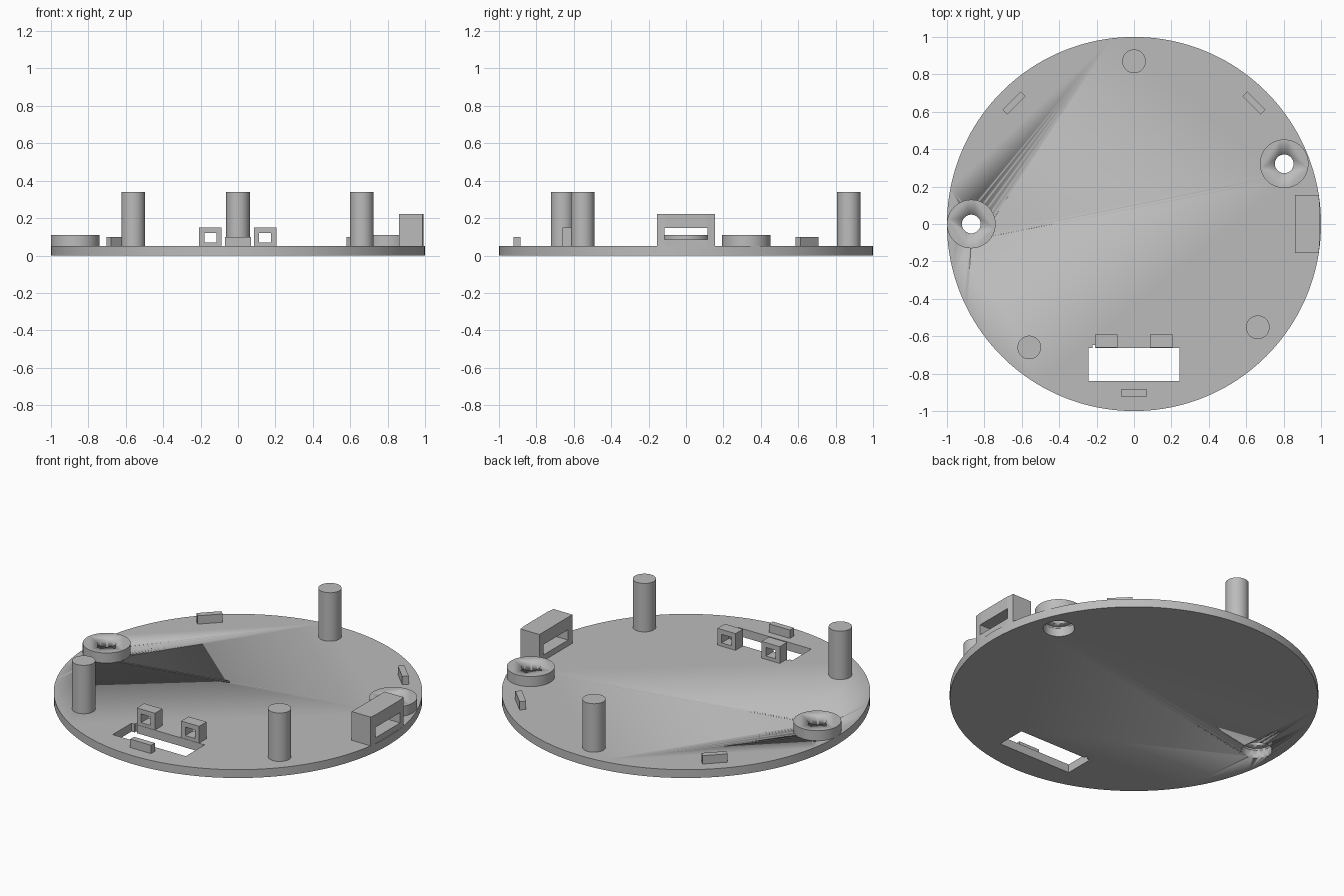
import bpy, bmesh, math
from mathutils import Matrix

if "Cube" in bpy.data.objects:
    bpy.data.objects.remove(bpy.data.objects["Cube"])

grey = bpy.data.materials.new("light grey")
grey.diffuse_color = (0.5, 0.5, 0.5, 1)
grey.use_nodes = True
grey.node_tree.nodes["Principled BSDF"].inputs["Base Color"].default_value = grey.diffuse_color
TOP = 0.05  # upper face of the base disc


def finish(bm, name, smooth=False):
    me = bpy.data.meshes.new(name)
    bmesh.ops.recalc_face_normals(bm, faces=bm.faces)
    bm.to_mesh(me)
    bm.free()
    me.materials.append(grey)
    ob = bpy.data.objects.new(name, me)
    bpy.context.collection.objects.link(ob)
    if smooth:
        bpy.ops.object.select_all(action='DESELECT')
        ob.select_set(True)
        bpy.context.view_layer.objects.active = ob
        bpy.ops.object.shade_smooth_by_angle(angle=math.radians(30))
    return ob


def cylinder(name, x, y, z0, z1, r, n=64):
    bm = bmesh.new()
    bmesh.ops.create_cone(bm, cap_ends=True, segments=n, radius1=r, radius2=r, depth=z1 - z0,
                          matrix=Matrix.Translation((x, y, (z0 + z1) / 2)))
    return finish(bm, name, True)


def prism(name, pts, z0, z1):
    bm = bmesh.new()
    face = bm.faces.new([bm.verts.new((x, y, z0)) for x, y in pts])
    ext = bmesh.ops.extrude_face_region(bm, geom=[face])
    verts = [v for v in ext["geom"] if isinstance(v, bmesh.types.BMVert)]
    bmesh.ops.translate(bm, verts=verts, vec=(0, 0, z1 - z0))
    return finish(bm, name)


def box(name, x0, x1, y0, y1, z0, z1):
    return prism(name, [(x0, y0), (x1, y0), (x1, y1), (x0, y1)], z0, z1)


def cut(ob, *cutters):
    for c in cutters:
        c.hide_render = True
        c.hide_set(True)
        m = ob.modifiers.new("cut", 'BOOLEAN')
        m.operation, m.solver, m.object = 'DIFFERENCE', 'EXACT', c


# Base disc with the connector opening
base = cylinder("base_disc", 0, 0, 0, TOP, 1, 160)
cut(base, prism("opening_cutter", [(-0.242, -0.84), (0.242, -0.84), (0.242, -0.662), (-0.205, -0.662),
                                   (-0.205, -0.648), (-0.222, -0.648), (-0.222, -0.662),
                                   (-0.242, -0.662)], -0.1, 0.2))

# Screw bosses: narrow hole above, wide recess below
for i, (x, y) in enumerate([(-0.87, 0), (0.803, 0.322)]):
    boss = cylinder(f"screw_boss_{i}", x, y, TOP, 0.11, 0.13)
    hole = cylinder(f"screw_hole_cutter_{i}", x, y, -0.1, 0.2, 0.05)
    recess = cylinder(f"screw_recess_cutter_{i}", x, y, -0.1, 0.06, 0.085)
    cut(base, recess)
    cut(boss, hole, recess)

# Support posts
for i, (x, y) in enumerate([(0, 0.87), (0.662, -0.552), (-0.56, -0.66)]):
    cylinder(f"support_post_{i}", x, y, TOP, 0.34, 0.063)

# Rim locating tabs
for i, (x, y, deg) in enumerate([(0, -0.903, 0), (0.642, 0.647, -45), (-0.642, 0.647, 45)]):
    tab = box(f"rim_tab_{i}", -0.069, 0.069, -0.018, 0.018, TOP, 0.1)
    tab.data.transform(Matrix.Translation((x, y, 0)) @ Matrix.Rotation(math.radians(deg), 4, 'Z'))

# Small square loops behind the opening
for i, x in enumerate([-0.148, 0.145]):
    loop = box(f"cable_loop_{i}", x - 0.06, x + 0.06, -0.66, -0.59, TOP, 0.15)
    cut(loop, box(f"loop_cutter_{i}", x - 0.032, x + 0.032, -0.7, -0.5, 0.07, 0.121))

# Slotted block at the rim, its outer face following the disc
block = prism("slotted_block", [(0.862, -0.156), (0.987, -0.156), (0.993, -0.11), (0.993, 0.11),
                                (0.987, 0.156), (0.862, 0.156)], TOP, 0.222)
cut(block, box("slot_cutter", 0.8, 1.1, -0.116, 0.116, 0.085, 0.147))
